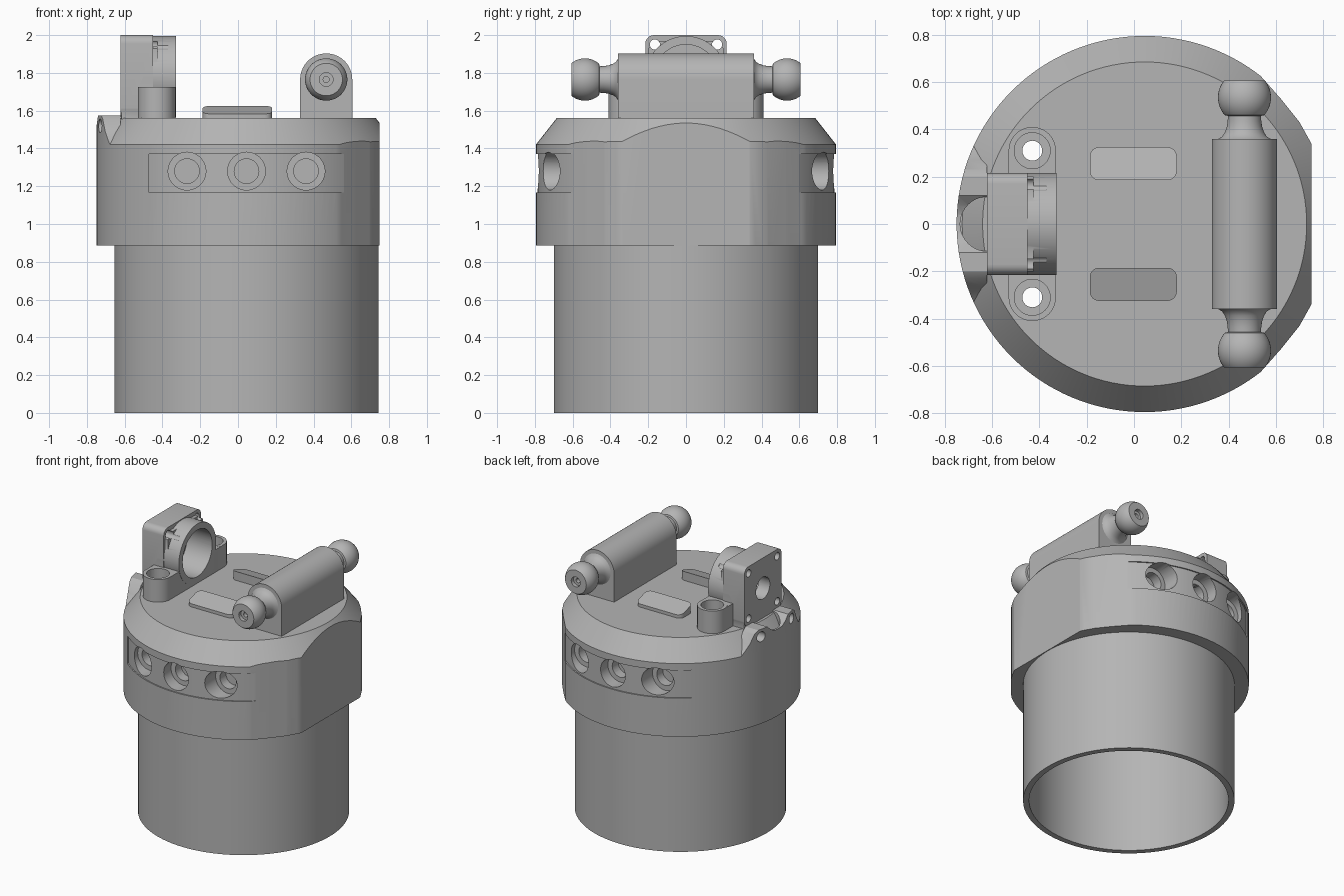
import bpy, bmesh, math
from mathutils import Matrix, Vector

old = bpy.data.objects.get("Cube")
if old:
    bpy.data.objects.remove(old, do_unlink=True)

CX = 0.045  # axis of the round body
grey = bpy.data.materials.new("grey")
grey.use_nodes = True
COLOR = (0.46, 0.46, 0.46, 1)
grey.diffuse_color = COLOR
grey.node_tree.nodes["Principled BSDF"].inputs["Base Color"].default_value = COLOR


def finish(name, bm):
    bmesh.ops.remove_doubles(bm, verts=bm.verts, dist=1e-5)
    bmesh.ops.recalc_face_normals(bm, faces=bm.faces)
    mesh = bpy.data.meshes.new(name)
    bm.to_mesh(mesh)
    bm.free()
    mesh.materials.append(grey)
    ob = bpy.data.objects.new(name, mesh)
    bpy.context.collection.objects.link(ob)
    return ob


def lathe(name, profile, centre=(0, 0, 0), axis="Z", steps=96, closed=False):
    """Spin (radius, height) points about an axis."""
    bm = bmesh.new()
    vs = [bm.verts.new((r, 0, h)) for r, h in profile]
    pairs = list(zip(vs, vs[1:])) + ([(vs[-1], vs[0])] if closed else [])
    edges = [bm.edges.new(p) for p in pairs]
    bmesh.ops.spin(bm, geom=vs + edges, cent=(0, 0, 0), axis=(0, 0, 1),
                   angle=math.tau, steps=steps, use_duplicate=False)
    bmesh.ops.remove_doubles(bm, verts=bm.verts, dist=1e-5)
    d = {"X": (1, 0, 0), "Y": (0, 1, 0), "Z": (0, 0, 1)}[axis]
    turn = Vector((0, 0, 1)).rotation_difference(Vector(d)).to_matrix().to_4x4()
    bm.transform(Matrix.Translation(centre) @ turn)
    return finish(name, bm)


def rod(name, r, a, b, centre=(0, 0, 0), axis="Z", steps=40):
    return lathe(name, [(0, a), (r, a), (r, b), (0, b)], centre, axis, steps)


def prism(name, outline, a, b, axis="Z"):
    """Extrude an outline: xy along z, xz along y, or yz along x."""
    place = {"Z": lambda u, v, t: (u, v, t), "Y": lambda u, v, t: (u, t, v),
             "X": lambda u, v, t: (t, u, v)}[axis]
    bm = bmesh.new()
    face = bm.faces.new([bm.verts.new(place(u, v, a)) for u, v in outline])
    ext = bmesh.ops.extrude_face_region(bm, geom=[face])
    moved = [g for g in ext["geom"] if isinstance(g, bmesh.types.BMVert)]
    bmesh.ops.translate(bm, verts=moved, vec=place(0, 0, b - a))
    return finish(name, bm)


def rounded(cu, cv, w, h, r, n=6):
    pts = []
    for i, (su, sv) in enumerate([(1, 1), (-1, 1), (-1, -1), (1, -1)]):
        for k in range(n + 1):
            t = (i + k / n) * math.pi / 2
            pts.append((cu + su * (w / 2 - r) + r * math.cos(t),
                        cv + sv * (h / 2 - r) + r * math.sin(t)))
    return pts


def combine(ob, other, mode="DIFFERENCE"):
    m = ob.modifiers.new("cut", "BOOLEAN")
    m.operation, m.solver, m.object = mode, "EXACT", other
    bpy.context.view_layer.objects.active = ob
    bpy.ops.object.modifier_apply(modifier=m.name)
    bpy.data.objects.remove(other, do_unlink=True)


# Open tube
lathe("tube", [(0.66, 0), (0.7, 0), (0.7, 0.95), (0.66, 0.95)], (CX, 0, 0),
      steps=128, closed=True)

# Cap with chamfered rim, hollow below
cap = lathe("cap", [(0.665, 0.885), (0.795, 0.885), (0.795, 1.42), (0.685, 1.56),
                    (0, 1.56), (0, 1.46), (0.5, 1.46), (0.5, 1.1), (0.665, 1.1)],
            (CX, 0, 0), steps=128, closed=True)

# Flat on the left side, blended into the round wall
side = [(0.53, 0.632), (0.62, 0.53), (0.7, 0.43), (0.75, 0.34)]
outline = [(-1, 1), (0.53, 1)] + side
outline += [(x, -y) for x, y in reversed(outline)]
combine(cap, prism("flat_cutter", outline, 0.5, 2), "INTERSECT")

# Shallow recessed bands, with three stepped holes in each
band = lathe("band_cutter", [(0.786, 1.167), (0.9, 1.167), (0.9, 1.37), (0.786, 1.37)],
             (CX, 0, 0), steps=128, closed=True)
combine(band, prism("band_limit", rounded(CX, 0, 1.03, 3, 0.001, 1), 1, 1.6), "INTERSECT")
combine(cap, band)
for s in (-1, 1):
    for x in (CX - 0.315, CX, CX + 0.315):
        wall = math.sqrt(0.795 ** 2 - (x - CX) ** 2)
        for r, depth in ((0.1, 0.1), (0.065, 0.17)):
            a, b = sorted((s * 0.9, s * (wall - depth)))
            combine(cap, rod("hole_cutter", r, a, b, (x, 0, 1.28), "Y"))

# Raised side lug with humps, screw holes and a round relief
hump = [(0.41, 1.37), (0.38, 1.395), (0.33, 1.42), (0.27, 1.49), (0.23, 1.555),
        (0.2, 1.575), (0.12, 1.575), (0.08, 1.54), (0.04, 1.52)]
lug = prism("side_lug", hump + [(-y, z) for y, z in reversed(hump)], -0.9, -0.622, "X")
combine(lug, rod("lug_limit", 0.795, 1, 2, (CX, 0, 0), steps=128), "INTERSECT")
combine(lug, rod("relief_cutter", 0.115, 1.45, 2, (-0.62, 0, 0)))
for y in (-0.175, 0.175):
    combine(lug, rod("lug_hole_cutter", 0.036, -0.9, -0.65, (0, y, 1.52), "X"))

# Clamp bracket: square plate, round collar, foot and two screw bosses
bracket = prism("bracket", rounded(0, 1.785, 0.43, 0.43, 0.045), -0.622, -0.45, "X")
combine(bracket, lathe("collar", [(0, -0.5), (0.215, -0.5), (0.215, -0.328), (0, -0.328)],
                       (0, 0, 1.78), "X", 72), "UNION")
combine(bracket, prism("collar_web", [(0.2, 1.6), (0.2, 1.93), (0.15, 1.97),
                                      (-0.15, 1.97), (-0.2, 1.93), (-0.2, 1.6)],
                       -0.47, -0.425, "X"), "UNION")
combine(bracket, prism("foot", rounded(-0.475, 0, 0.29, 0.424, 0.01, 2), 1.555, 1.7), "UNION")
for y in (-0.31, 0.31):
    combine(bracket, rod("boss", 0.1, 1.555, 1.725, (-0.43, y, 0)), "UNION")
    combine(bracket, prism("boss_web", rounded(-0.43, y * 0.77, 0.199, 0.14, 0.004, 2),
                           1.556, 1.724), "UNION")
combine(bracket, rod("bore_cutter", 0.17, -0.53, -0.2, (0, 0, 1.78), "X", 64))
combine(bracket, rod("centre_cutter", 0.08, -0.7, -0.4, (0, 0, 1.78), "X"))
for y in (-0.165, 0.165):
    for z in (1.62, 1.95):
        combine(bracket, rod("screw_cutter", 0.027, -0.7, -0.37, (0, y, z), "X", 24))
for y in (-0.31, 0.31):
    combine(bracket, rod("boss_cutter", 0.076, 1.6, 1.8, (-0.43, y, 0)))
    for ob in (bracket, cap):
        combine(ob, rod("boss_hole_cutter", 0.042, 1, 1.8, (-0.43, y, 0), steps=32))

# Ball bar: round-topped block with a ball stud at each end
BX, BZ, BR = 0.467, 1.765, 0.138
arch = [(BX + BR * math.cos(t), BZ + BR * math.sin(t))
        for t in (math.pi * k / 32 for k in range(33))]
prism("bar_block", [(BX + BR, 1.55)] + arch + [(BX - BR, 1.55)], -0.36, 0.36, "Y")
ball = []
for k in range(17):
    y = 0.46 + 0.147 * k / 16
    ball.append((math.sqrt(0.112 ** 2 - (y - 0.535) ** 2), y))
stud = [(0, 0.34), (0.112, 0.34), (0.11, 0.36), (0.094, 0.37), (0.083, 0.387),
        (0.075, 0.41), (0.071, 0.435), (0.07, 0.457)] + ball
stud += [(0.036, 0.607), (0.036, 0.58), (0.016, 0.58), (0.016, 0.55), (0, 0.55)]
for name, s in (("ball_stud_back", 1), ("ball_stud_front", -1)):
    lathe(name, [(r, s * y) for r, y in stud], (BX, 0, BZ), "Y", 48)

# Two wedge pads on top, high along their inner edges
for name, s in (("wedge_pad_back", 1), ("wedge_pad_front", -1)):
    pad = prism(name, rounded(-0.003, s * 0.255, 0.368, 0.14, 0.04), 1.55, 1.63)
    for v in pad.data.vertices:
        if v.co.z > 1.6:
            v.co.z = 1.625 - (abs(v.co.y) - 0.185) * 0.3

# Smooth curved faces, keep hard edges
for ob in bpy.context.scene.objects:
    ob.select_set(ob.type == "MESH")
bpy.context.view_layer.objects.active = cap
bpy.ops.object.shade_smooth_by_angle(angle=math.radians(30))
